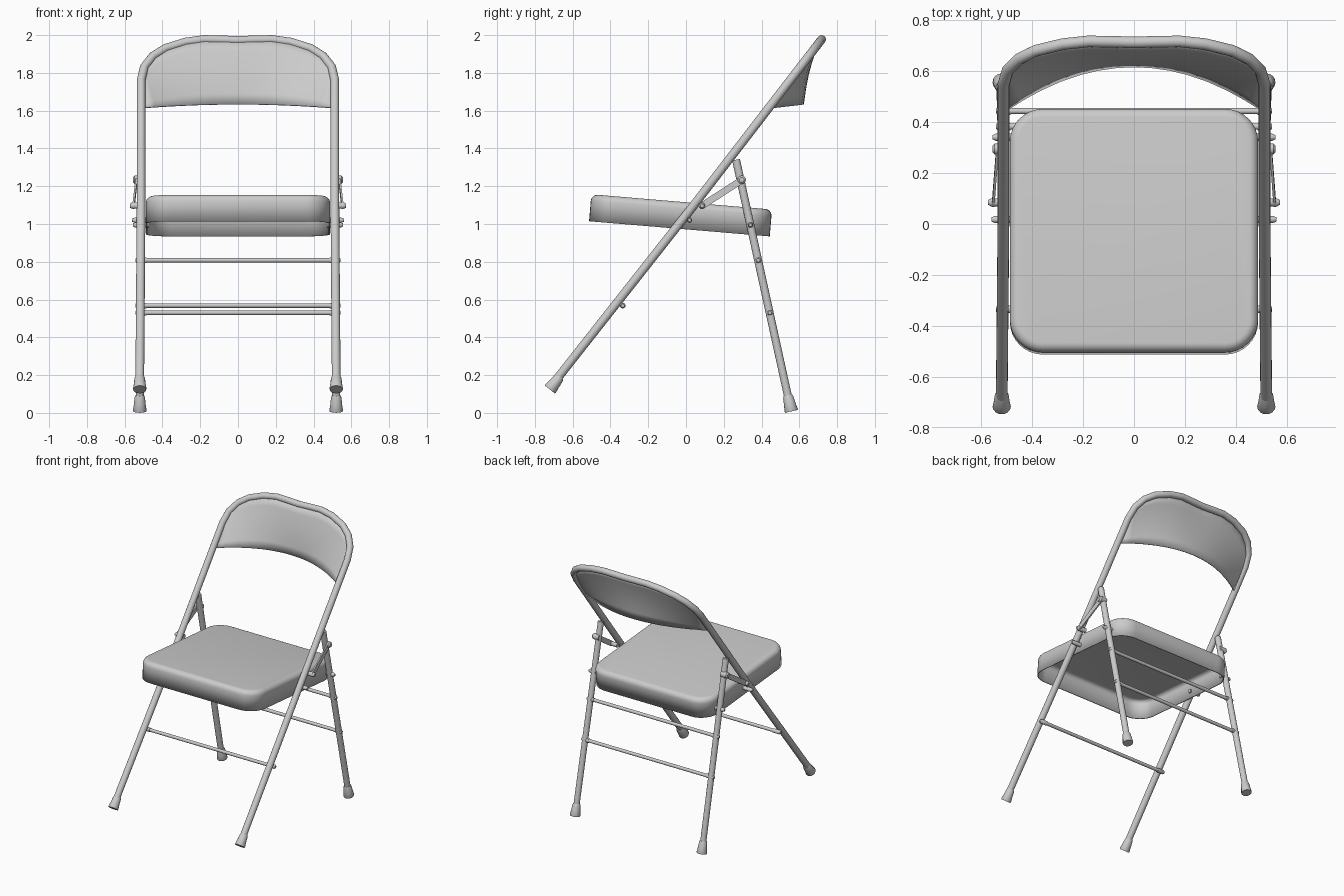
import bpy, bmesh, math
from mathutils import Vector, Matrix

if "Cube" in bpy.data.objects:
    bpy.data.objects.remove(bpy.data.objects["Cube"])


def finish(name, bm, angle=40):
    bmesh.ops.recalc_face_normals(bm, faces=bm.faces)
    me = bpy.data.meshes.new(name)
    bm.to_mesh(me)
    bm.free()
    for p in me.polygons:
        p.use_smooth = True
    me.set_sharp_from_angle(angle=math.radians(angle))
    ob = bpy.data.objects.new(name, me)
    bpy.context.collection.objects.link(ob)
    return ob


def bridge(bm, rings, closed=True):
    for r0, r1 in zip(rings, rings[1:]):
        n = len(r0)
        for i in range(n if closed else n - 1):
            j = (i + 1) % n
            bm.faces.new((r0[i], r0[j], r1[j], r1[i]))


def lathe(name, a, b, profile, sides=16):
    """Turned solid along the line a-b; profile is (fraction, radius)."""
    a, b = Vector(a), Vector(b)
    q = (b - a).to_track_quat('Z', 'Y')
    bm = bmesh.new()
    rings = []
    for t, r in profile:
        c = a.lerp(b, t)
        rings.append([bm.verts.new(c + q @ Vector((r * math.cos(k * math.tau / sides),
                                                   r * math.sin(k * math.tau / sides), 0)))
                      for k in range(sides)])
    bridge(bm, rings)
    bm.faces.new(rings[0])
    bm.faces.new(rings[-1])
    return finish(name, bm)


def rod(name, a, b, r):
    return lathe(name, a, b, [(0, r), (1, r)])


def pin(name, a, b, r):
    return lathe(name, a, b, [(0, r), (0.85, r), (1, r * 0.6)])


def frame_y(z):
    if z < 1.085:
        return 0.03 + (z - 1.085) * 0.788
    return 0.03 + (z - 1.085) * 0.771


# Front frame: one bent tube, both front legs and the back arch
half = [(0.513, 1.76), (0.497, 1.83), (0.452, 1.888), (0.385, 1.93),
        (0.28, 1.963), (0.18, 1.977), (0.09, 1.975), (0, 1.972)]
arch = [Vector((x, frame_y(z), z)) for x, z in half]
arch = arch + [Vector((-p.x, p.y, p.z)) for p in arch[-2::-1]]
legs = [Vector((0.52, frame_y(0.17), 0.17)), Vector((0.513, 0.03, 1.085))]
path = legs + arch + [Vector((-p.x, p.y, p.z)) for p in legs[::-1]]
bm = bmesh.new()
rings = []
side_dir = Vector((0, -0.79, 0.61))      # normal of the frame plane
for i, p in enumerate(path):
    t = (path[min(i + 1, len(path) - 1)] - path[max(i - 1, 0)]).normalized()
    if 0 < i < len(path) - 1:            # bisect the bend
        t = ((path[i + 1] - p).normalized() + (p - path[i - 1]).normalized()).normalized()
    u = (side_dir - t * side_dir.dot(t)).normalized()
    v = t.cross(u)
    rings.append([bm.verts.new(p + 0.023 * (u * math.cos(k * math.tau / 16) + v * math.sin(k * math.tau / 16)))
                  for k in range(16)])
bridge(bm, rings)
bm.faces.new(rings[0])
bm.faces.new(rings[-1])
finish("front_frame", bm)

# Backrest: bowed sheet hung inside the arch
low = [0.495, 0.44, 0.37, 0.29, 0.21, 0.14, 0.07, 0]
low = low + [-x for x in low[-2::-1]]
bm = bmesh.new()
rows = []
for k in range(7):
    v = k / 6
    row = []
    for x, top in zip(low, arch):
        bow = 1 - (x / 0.495) ** 2
        bottom = Vector((x, 0.452 + 0.168 * bow, 1.615 + 0.018 * bow))
        p = bottom.lerp(top + Vector((0, -0.012 * bow, 0)), v)
        p.y -= 0.012 * bow * math.sin(math.pi * v)
        row.append(bm.verts.new(p))
    rows.append(row)
bridge(bm, rows, closed=False)
back = finish("backrest", bm)
m = back.modifiers.new("thickness", 'SOLIDIFY')
m.thickness = 0.008
m.offset = 0


# Seat: tilted pan with rounded corners and an open underside
def rounded_rect(hx, hy, r, n=8):
    pts = []
    for c, (sx, sy) in enumerate([(1, 1), (-1, 1), (-1, -1), (1, -1)]):
        for k in range(n + 1):
            a = (c + k / n) * math.pi / 2
            pts.append((sx * (hx - r) + r * math.cos(a), sy * (hy - r) + r * math.sin(a)))
    return pts


bm = bmesh.new()
rings = []
edge = 0.035
steps = [(0, -0.143)] + [(edge * (1 - math.cos(a)), edge * (math.sin(a) - 1))
                         for a in [k * math.pi / 12 for k in range(7)]]
for inset, z in steps:
    rings.append([bm.verts.new((x, y, z))
                  for x, y in rounded_rect(0.488 - inset, 0.48 - inset, 0.13 - inset)])
bridge(bm, rings)
bm.faces.new(rings[-1])
bm.transform(Matrix.Translation((0, -0.023, 1.117)) @ Matrix.Rotation(math.radians(-4.8), 4, 'X'))
seat = finish("seat", bm)
m = seat.modifiers.new("thickness", 'SOLIDIFY')
m.thickness = 0.008
m.offset = -1

# Cross bars between the legs
for name, y, z in [("front_cross_bar", -0.335, 0.568),
                   ("rear_upper_cross_bar", 0.383, 0.808),
                   ("rear_lower_cross_bar", 0.444, 0.53)]:
    rod(name, (-0.51, y, z), (0.51, y, z), 0.012)


def brace(name, a, b, width, thick):
    """Flat bar with rounded ends between two pivots."""
    a, b = Vector(a), Vector(b)
    d = (b - a).normalized()
    w = d.cross(Vector((1, 0, 0))).normalized()
    n = d.cross(w)
    bm = bmesh.new()
    rings = []
    for off in (-thick / 2, thick / 2):
        ring = []
        for c, sgn, start in ((b, 1, -90), (a, 1, 90)):
            for k in range(9):
                t = math.radians(start + k * 22.5)
                ring.append(bm.verts.new(c + n * off + (d * math.cos(t) + w * math.sin(t)) * width / 2))
        rings.append(ring)
    bridge(bm, rings)
    bm.faces.new(rings[0])
    bm.faces.new(rings[1])
    return finish(name, bm)


foot_profile = [(0, 0.034), (0.06, 0.036), (0.45, 0.031), (0.85, 0.028), (1, 0.023)]
for s, side in ((1, "right"), (-1, "left")):
    # Rear leg and rubber feet
    rod("rear_leg_" + side, (s * 0.52, 0.546, 0.06), (s * 0.513, 0.265, 1.34), 0.021)
    lathe("rear_foot_" + side, (s * 0.52, 0.558, 0.008), (s * 0.52, 0.539, 0.093), foot_profile)
    lathe("front_foot_" + side, (s * 0.52, -0.721, 0.124), (s * 0.52, -0.668, 0.192), foot_profile)
    # Folding brace linking front frame and rear leg
    brace("folding_brace_" + side, (s * 0.553, 0.085, 1.097), (s * 0.537, 0.294, 1.232), 0.036, 0.01)
    # Pivot pins and rivets
    pin("brace_lower_pin_" + side, (s * 0.5, 0.085, 1.097), (s * 0.573, 0.085, 1.097), 0.016)
    pin("brace_upper_pin_" + side, (s * 0.5, 0.295, 1.234), (s * 0.556, 0.295, 1.234), 0.022)
    pin("seat_front_pin_" + side, (s * 0.47, 0.018, 1.02), (s * 0.56, 0.018, 1.02), 0.014)
    pin("seat_rear_pin_" + side, (s * 0.47, 0.341, 0.995), (s * 0.556, 0.341, 0.995), 0.014)
    for name, y, z in [("front_bar_rivet_", -0.335, 0.568),
                       ("upper_bar_rivet_", 0.383, 0.808),
                       ("lower_bar_rivet_", 0.444, 0.53)]:
        pin(name + side, (s * 0.485, y, z), (s * 0.543, y, z), 0.015)
